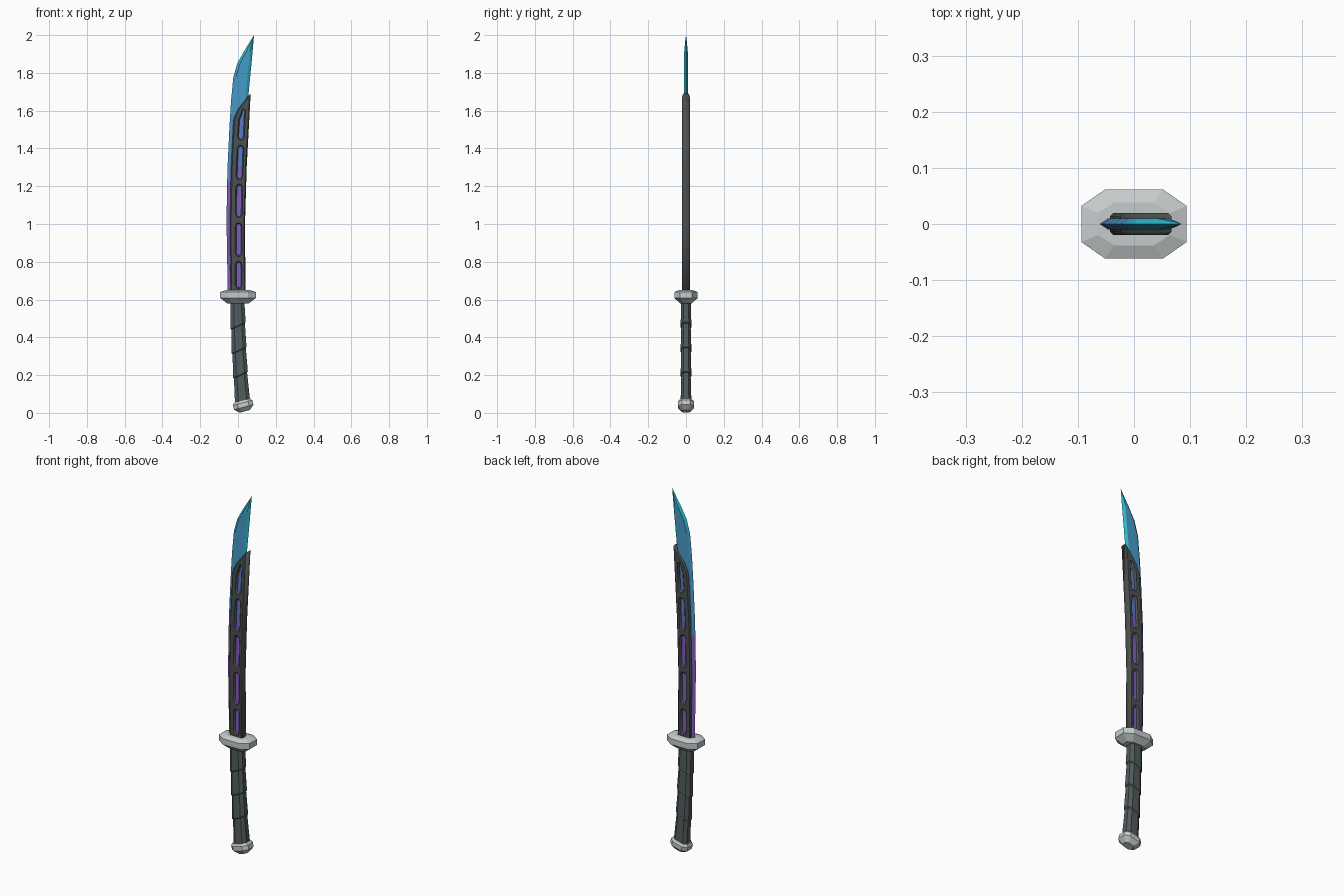
import bpy, bmesh, math
from mathutils import Vector, Matrix

if "Cube" in bpy.data.objects:
    bpy.data.objects.remove(bpy.data.objects["Cube"])


def mat(name, rgb):
    m = bpy.data.materials.new(name)
    m.diffuse_color = (*rgb, 1)
    m.use_nodes = True
    m.node_tree.nodes["Principled BSDF"].inputs["Base Color"].default_value = m.diffuse_color
    return m


STEEL = mat("pale steel", (0.56, 0.6, 0.6))
GRIP = mat("slate grey", (0.085, 0.105, 0.108))
CASE = mat("charcoal", (0.075, 0.082, 0.082))
PURPLE = mat("purple", (0.24, 0.11, 0.56))
PERI = mat("periwinkle", (0.11, 0.19, 0.56))
BLUE = mat("sky blue", (0.065, 0.33, 0.58))
CYAN = mat("cyan", (0.02, 0.5, 0.6))


def lerp(table, z):
    """Interpolate rows of (z, value...) at height z."""
    for a, b in zip(table, table[1:]):
        if z <= b[0]:
            t = max(0, (z - a[0]) / (b[0] - a[0]))
            return [p + (q - p) * t for p, q in zip(a[1:], b[1:])]
    return list(table[-1][1:])


def loft(name, rings, mats, pick=None):
    """Skin a stack of rings, cap both ends, colour faces by a rule."""
    bm = bmesh.new()
    vs = [[bm.verts.new(p) for p in r] for r in rings]
    n = len(vs[0])
    for a, b in zip(vs, vs[1:]):
        for i in range(n):
            f = bm.faces.new((a[i], a[(i + 1) % n], b[(i + 1) % n], b[i]))
            if pick:
                f.material_index = pick(i, f.calc_center_median().z)
    bm.faces.new(vs[0][::-1])
    bm.faces.new(vs[-1])
    bmesh.ops.remove_doubles(bm, verts=bm.verts, dist=1e-5)
    bmesh.ops.recalc_face_normals(bm, faces=bm.faces)
    me = bpy.data.meshes.new(name)
    bm.to_mesh(me)
    bm.free()
    for m in mats:
        me.materials.append(m)
    ob = bpy.data.objects.new(name, me)
    bpy.context.collection.objects.link(ob)
    return ob


def octagon(hx, hy, z, kx=0.55, ky=0.52):
    q = [(hx, -hy * ky), (hx, hy * ky), (hx * kx, hy), (-hx * kx, hy),
         (-hx, hy * ky), (-hx, -hy * ky), (-hx * kx, -hy), (hx * kx, -hy)]
    return [Vector((x, y, z)) for x, y in q]


# Blade: curved edge on the left, straight back on the right, bevelled both sides
EDGES = [(0.62, -0.054, 0.03), (1.02, -0.061, 0.03), (1.29, -0.056, 0.035),
         (1.5, -0.046, 0.04), (1.65, -0.037, 0.052), (1.775, -0.025, 0.064),
         (1.85, -0.004, 0.0715), (1.91, 0.029, 0.077), (2.0, 0.085, 0.085)]
rings = []
for z in (0.62, 0.8, 1.02, 1.22, 1.29, 1.42, 1.5, 1.58, 1.65, 1.72, 1.775, 1.815, 1.85, 1.91, 1.97, 2.0):
    l, r = lerp(EDGES, z)
    b = min(0.014, (r - l) * 0.35)
    t = min(0.0095, (r - l) * 0.25)
    rings.append([Vector(p) for p in ((l, 0, z), (l + b, -t, z), (r - b, -t, z),
                                      (r, 0, z), (r - b, t, z), (l + b, t, z))])


def blade_colour(side, z):
    if side in (2, 3):                      # back bevel
        return 3
    if side in (0, 5):                      # cutting bevel
        return 0 if z < 1.22 else 2 if z < 1.8 else 3
    return 0 if z < 1.29 else 1 if z < 1.58 else 2


loft("blade", rings, [PURPLE, PERI, BLUE, CYAN], blade_colour)

# Slotted casing around the blade: filled outline with holes, chamfered
outline = [(0.04, 0.62), (0.037, 1.0), (0.046, 1.3), (0.067, 1.69), (0.056, 1.68),
           (-0.003, 1.605), (-0.024, 1.55), (-0.037, 1.3), (-0.043, 1.0), (-0.04, 0.62)]
CENTRE = [(0.6, 0.004), (0.9, 0.003), (1.15, 0.005), (1.35, 0.011), (1.6, 0.022)]
loops = [outline]
for lo, hi, slant in ((0.665, 0.795, 0), (0.835, 1.0, 0), (1.04, 1.205, 0),
                      (1.24, 1.41, 0), (1.45, 1.585, 0.02)):
    a, b, w, c = lerp(CENTRE, lo)[0], lerp(CENTRE, hi)[0], 0.0125, 0.014
    loops.append([(a - w, lo + c), (a - w / 2, lo), (a + w / 2, lo), (a + w, lo + c),
                  (b + w, hi - c + slant * 1.5), (b + w / 2, hi + slant),
                  (b - w / 2, hi - slant), (b - w, hi - c - slant)])
cu = bpy.data.curves.new("casing_outline", 'CURVE')
cu.dimensions = '2D'
cu.fill_mode = 'BOTH'
cu.extrude, cu.bevel_depth, cu.bevel_resolution, cu.offset = 0.014, 0.006, 0, -0.006
for pts in loops:
    s = cu.splines.new('POLY')
    s.points.add(len(pts) - 1)
    for p, (x, z) in zip(s.points, pts):
        p.co = (x, z, 0, 1)
    s.use_cyclic_u = True
tmp = bpy.data.objects.new("casing_outline", cu)
bpy.context.collection.objects.link(tmp)
dg = bpy.context.evaluated_depsgraph_get()
me = bpy.data.meshes.new_from_object(tmp.evaluated_get(dg))
bpy.data.objects.remove(tmp)
me.transform(Matrix.Rotation(math.pi / 2, 4, 'X'))
me.materials.clear()
me.materials.append(CASE)
casing = bpy.data.objects.new("slotted_casing", me)
bpy.context.collection.objects.link(casing)

# Guard
loft("guard", [octagon(0.058, 0.031, 0.58), octagon(0.094, 0.0615, 0.608),
               octagon(0.094, 0.0615, 0.64), octagon(0.064, 0.038, 0.65)], [STEEL])

# Grip: bent, with overlapping slanted wraps
BEND = [(0.06, 0.024), (0.2, 0.013), (0.33, 0.006), (0.45, 0.001), (0.6, -0.003)]
rings = []
cuts = [0.06, 0.2, 0.33, 0.46, 0.6]
for k, (lo, hi) in enumerate(zip(cuts, cuts[1:])):
    for z, grow in ((lo + 0.002, 0.002), (hi - 0.002, -0.002)):
        tilt = 0.25 if z in (cuts[0] + 0.002, cuts[-1] - 0.002) else 0.45
        ring = octagon(0.038 + grow, 0.0265 + grow, 0)
        rings.append([Vector((p.x + lerp(BEND, z + tilt * p.x)[0], p.y, z + tilt * p.x)) for p in ring])
loft("grip", rings, [GRIP])

# Pommel, tilted to follow the grip
pommel = loft("pommel", [octagon(0.027, 0.021, -0.036), octagon(0.053, 0.042, -0.013),
                         octagon(0.053, 0.042, 0.011), octagon(0.044, 0.034, 0.022)], [STEEL])
pommel.data.transform(Matrix.Translation((0.027, 0, 0.043)) @ Matrix.Rotation(-math.radians(15), 4, 'Y'))
